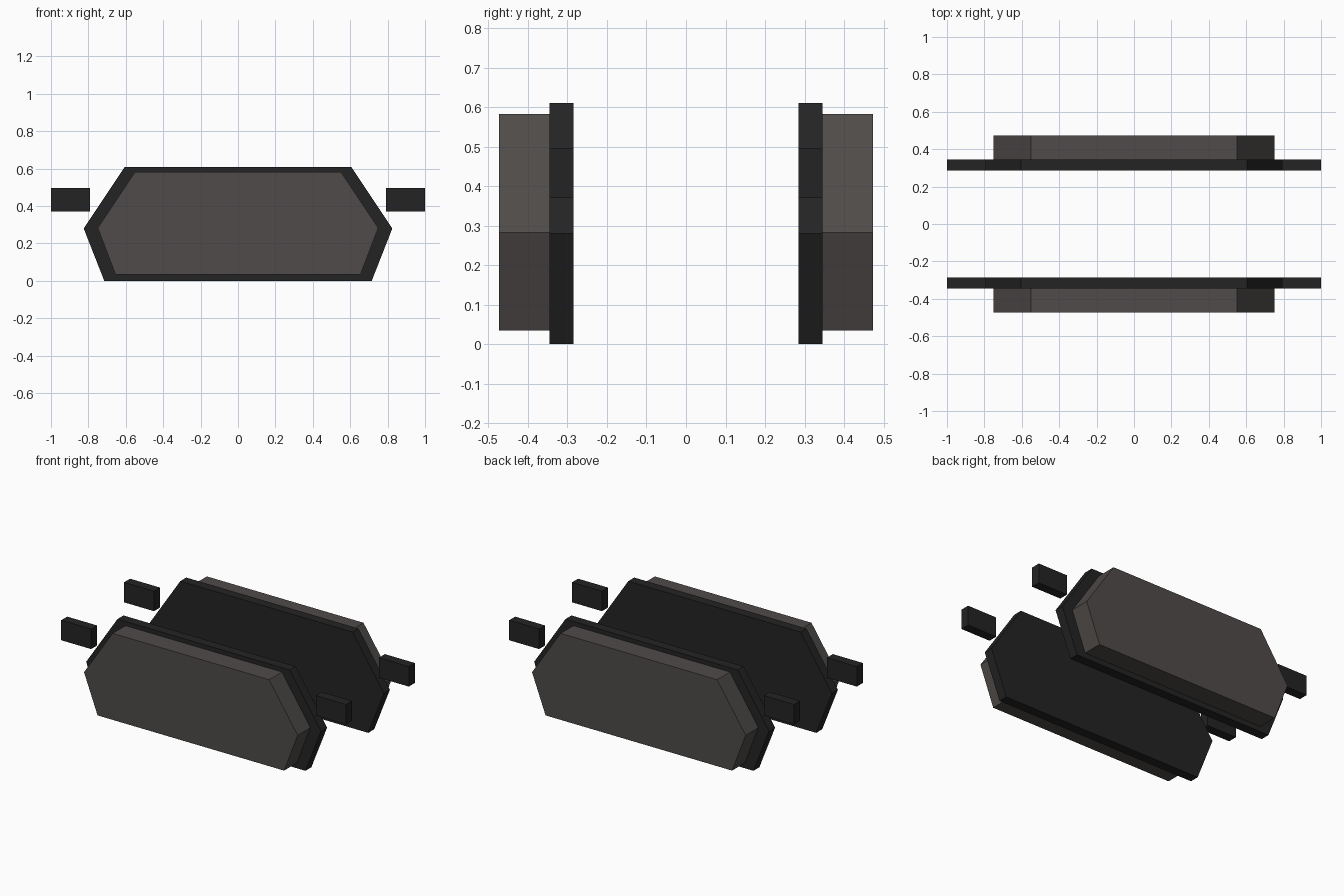
import bpy
import bmesh

cube = bpy.data.objects.get("Cube")
if cube:
    bpy.data.objects.remove(cube, do_unlink=True)


def make_material(name, color):
    mat = bpy.data.materials.new(name)
    mat.use_nodes = True
    mat.diffuse_color = color
    mat.node_tree.nodes["Principled BSDF"].inputs["Base Color"].default_value = color
    return mat


def prism(name, outline, y0, y1, mat):
    """Extrude an x-z outline from y0 to y1."""
    bm = bmesh.new()
    face = bm.faces.new([bm.verts.new((x, y0, z)) for x, z in outline])
    new = bmesh.ops.extrude_face_region(bm, geom=[face])["geom"]
    verts = [g for g in new if isinstance(g, bmesh.types.BMVert)]
    bmesh.ops.translate(bm, verts=verts, vec=(0, y1 - y0, 0))
    bmesh.ops.recalc_face_normals(bm, faces=bm.faces)
    mesh = bpy.data.meshes.new(name)
    bm.to_mesh(mesh)
    bm.free()
    mesh.materials.append(mat)
    obj = bpy.data.objects.new(name, mesh)
    bpy.context.collection.objects.link(obj)


def mirrored(half):
    return half + [(-x, z) for x, z in reversed(half)]


steel = make_material("black_steel", (0.017, 0.017, 0.017, 1))
friction = make_material("warm_grey_friction", (0.078, 0.07, 0.067, 1))

# Right halves of the six-sided outlines
plate_outline = mirrored([(0.715, 0), (0.825, 0.28), (0.605, 0.61)])
pad_outline = mirrored([(0.655, 0.034), (0.75, 0.283), (0.55, 0.583)])

for label, s in (("front", -1), ("back", 1)):
    # Backing plate with the friction block on its outer face
    prism(label + "_backing_plate", plate_outline, s * 0.285, s * 0.345, steel)
    prism(label + "_friction_block", pad_outline, s * 0.345, s * 0.473, friction)
    # Separate locating tabs beside the plate
    for side, d in (("left", 1), ("right", -1)):
        tab = [(d * x, z) for x, z in ((0.79, 0.37), (1, 0.37), (1, 0.497), (0.79, 0.497))]
        prism(label + "_" + side + "_tab", tab, s * 0.285, s * 0.345, steel)
